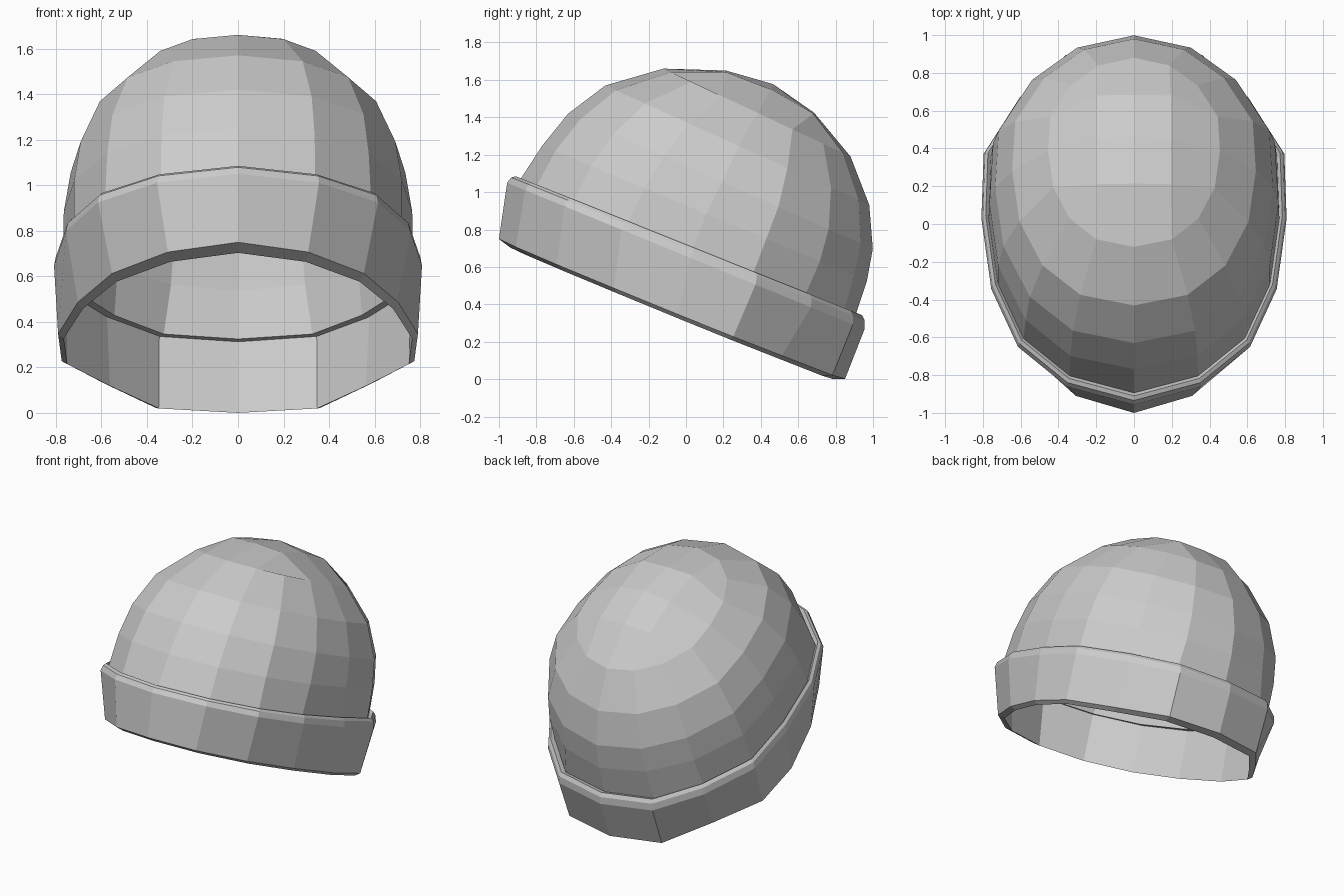
import bpy, bmesh, math

if "Cube" in bpy.data.objects:
    bpy.data.objects.remove(bpy.data.objects["Cube"])

TILT = math.radians(22)
C, S = math.cos(TILT), math.sin(TILT)
N = 16
# Half outlines, front to back: (width factor, length factor)
RIM = [(0, -1), (.39, -.90), (.70, -.66), (.89, -.33), (1, .04),
       (.98, .36), (.735, .64), (.455, .93), (0, 1)]
FOLD = [(0, -1), (.44, -.90), (.76, -.68), (.935, -.36), (1, .03),
        (.985, .39), (.75, .70), (.45, .935), (0, 1)]
DOME = [(0, -1), (.44, -.92), (.75, -.70), (.94, -.37), (1, .01),
        (.975, .38), (.735, .71), (.41, .92), (0, 1)]


def place(x, u, w):
    """Hat coordinates (u back, w up along the hat axis) to world."""
    return (x, u * C + w * S, -u * S + w * C)


def ring(bm, outline, front, back, half, w_front, w_back, sag=0):
    """16-sided oval ring, index 0 at the front; sag lowers the sides."""
    verts = []
    for i in range(N):
        xf, c = outline[min(i, N - i)]
        t = (1 + c) / 2
        w = w_front + (w_back - w_front) * t - sag * xf
        verts.append(bm.verts.new(place(half * xf * (1 if i < 8 else -1),
                                        front + (back - front) * t, w)))
    return verts


def bridge(bm, a, b):
    for i in range(N):
        j = (i + 1) % N
        bm.faces.new((a[i], a[j], b[j], b[i]))


def finish(bm, name):
    bmesh.ops.recalc_face_normals(bm, faces=bm.faces)
    me = bpy.data.meshes.new(name)
    bm.to_mesh(me)
    bm.free()
    ob = bpy.data.objects.new(name, me)
    bpy.context.collection.objects.link(ob)
    return ob


# Crown: stacked rings closed by a 4x4 quad grid on top
bm = bmesh.new()
rings = [ring(bm, *r) for r in (
    (FOLD, -1.228, .714, .77, .625, .625),
    (DOME, -1.18, .70, .765, .87, .85),
    (DOME, -1.116, .665, .735, 1.08, 1.02),
    (DOME, -.988, .56, .645, 1.294, 1.23),
    (DOME, -.734, .37, .455, 1.494, 1.433))]
for a, b in zip(rings, rings[1:]):
    bridge(bm, a, b)
top = rings[-1]
grid = {}
for gx in (-1, 0, 1):
    for gu in (-1, 0, 1):
        w = 1.637 if gx == gu == 0 else 1.594 - .016 * gu
        if gx:
            w += -.008 if gu else .012
        grid[gx, gu] = bm.verts.new(place(.195 * gx, -.16 + .26 * gu, w))
for i in range(N):                    # last ring is the border of the grid
    side, s = divmod((i + 2) % N, 4)
    grid[((s - 2, -2), (2, s - 2), (2 - s, 2), (-2, 2 - s))[side]] = top[i]
for gx in range(-2, 2):
    for gu in range(-2, 2):
        bm.faces.new((grid[gx, gu], grid[gx + 1, gu],
                      grid[gx + 1, gu + 1], grid[gx, gu + 1]))
crown = finish(bm, "crown")
mod = crown.modifiers.new("thickness", 'SOLIDIFY')
mod.thickness = .045
mod.offset = -1

# Folded cuff: closed loop of rings around the opening
bm = bmesh.new()
loop = [ring(bm, *r) for r in (
    (RIM, -1.134, .73, .765, .30, .295, .012),
    (RIM, -1.208, .788, .79, .32, .32, .015),
    (FOLD, -1.28, .785, .808, .615, .605),
    (FOLD, -1.27, .768, .80, .65, .65),
    (FOLD, -1.25, .745, .785, .665, .67),
    (FOLD, -1.225, .712, .768, .645, .645))]
for a, b in zip(loop, loop[1:] + loop[:1]):
    bridge(bm, a, b)
finish(bm, "folded_cuff")
